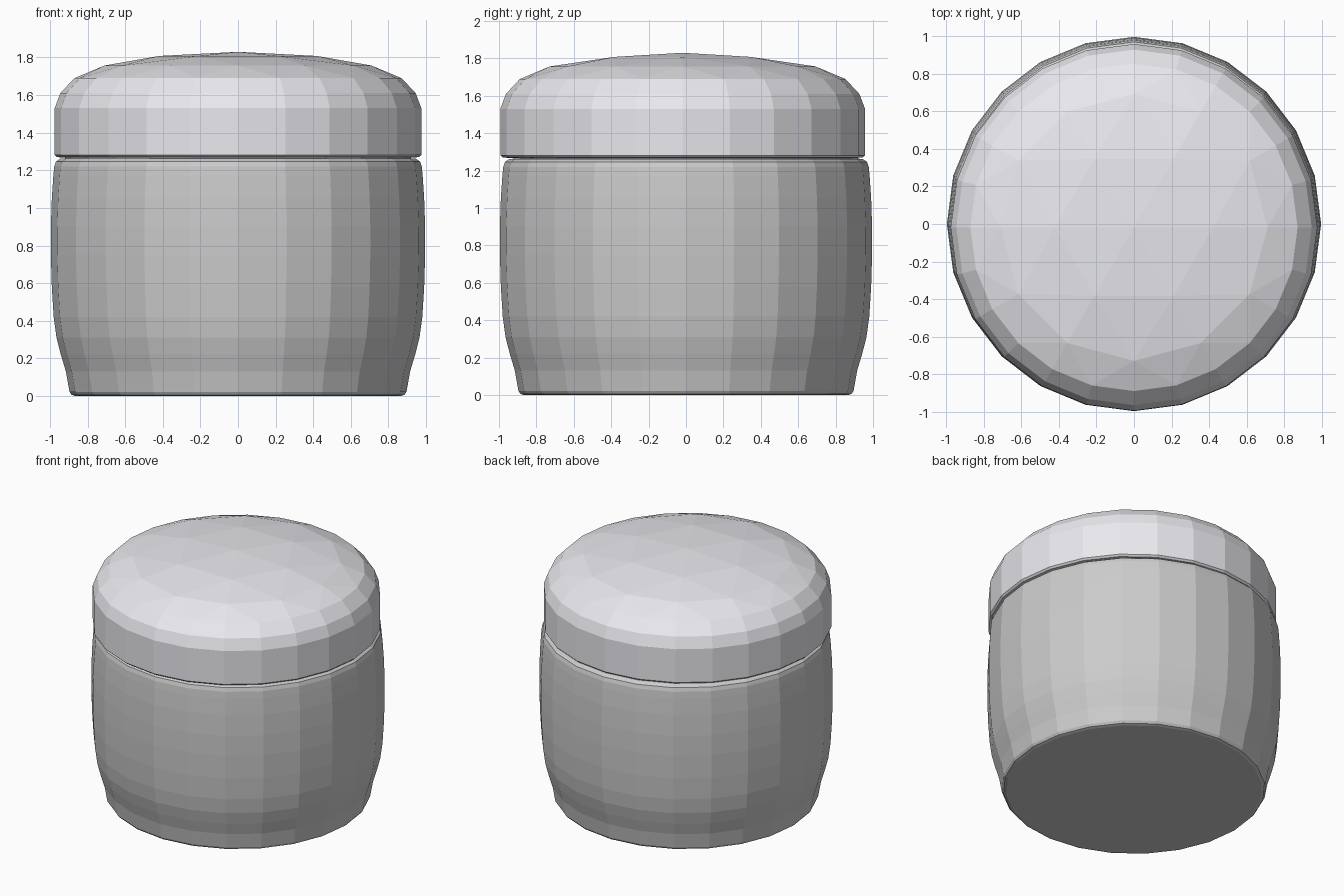
import bpy, bmesh
from math import cos, sin, tau

if "Cube" in bpy.data.objects:
    bpy.data.objects.remove(bpy.data.objects["Cube"])


def ring(bm, r, z, n=24, y0=0.0):
    return [bm.verts.new((r * cos(tau * i / n), y0 + r * sin(tau * i / n), z)) for i in range(n)]


def bridge(bm, a, b):
    """Join two rings; the upper one may have half as many points."""
    n, k = len(a), len(a) // len(b)
    if k == 1:
        for i in range(n):
            j = (i + 1) % n
            bm.faces.new((a[i], a[j], b[j], b[i]))
        return
    for i in range(len(b)):
        j = (i + 1) % len(b)
        p, q, r = a[2 * i], a[2 * i + 1], a[(2 * i + 2) % n]
        bm.faces.new((p, q, b[i]))
        bm.faces.new((q, b[j], b[i]))
        bm.faces.new((q, r, b[j]))


def turned(name, profile, colour, y0=0.0, peak=None):
    """Closed turned solid from (radius, z, sides) rows."""
    bm = bmesh.new()
    rings = [ring(bm, r, z, n, y0) for r, z, n in profile]
    bm.faces.new(rings[0][::-1])
    for a, b in zip(rings, rings[1:]):
        bridge(bm, a, b)
    top = rings[-1]
    if peak:
        tip = bm.verts.new((0, y0, peak))
        for i in range(len(top)):
            bm.faces.new((top[i], top[(i + 1) % len(top)], tip))
    else:
        bm.faces.new(top)
    bmesh.ops.recalc_face_normals(bm, faces=bm.faces)
    me = bpy.data.meshes.new(name)
    bm.to_mesh(me)
    bm.free()
    ob = bpy.data.objects.new(name, me)
    bpy.context.collection.objects.link(ob)
    mat = bpy.data.materials.new(name + "_colour")
    mat.diffuse_color = colour
    mat.use_nodes = True
    mat.node_tree.nodes["Principled BSDF"].inputs["Base Color"].default_value = mat.diffuse_color
    me.materials.append(mat)
    return ob


# Bulging jar body with a short neck tucked under the lid
body = [(0.865, 0), (0.885, 0.006), (0.896, 0.022), (0.90, 0.045), (0.915, 0.13),
        (0.942, 0.22), (0.965, 0.31), (0.98, 0.42), (0.99, 0.58), (0.995, 0.75),
        (0.995, 0.9), (0.99, 1.05), (0.982, 1.17), (0.977, 1.22), (0.968, 1.247),
        (0.945, 1.262), (0.92, 1.264), (0.92, 1.30)]
turned("jar_body", [(r, z, 24) for r, z in body], (0.55, 0.55, 0.55, 1))

# Lid with straight rim and coarse domed top, sitting slightly forward
lid = [(0.93, 1.268, 24), (0.962, 1.27, 24), (0.975, 1.282, 24), (0.975, 1.53, 24),
       (0.945, 1.61, 24), (0.87, 1.69, 24), (0.71, 1.757, 12), (0.42, 1.808, 6)]
turned("jar_lid", lid, (0.82, 0.82, 0.86, 1), y0=-0.018, peak=1.83)
